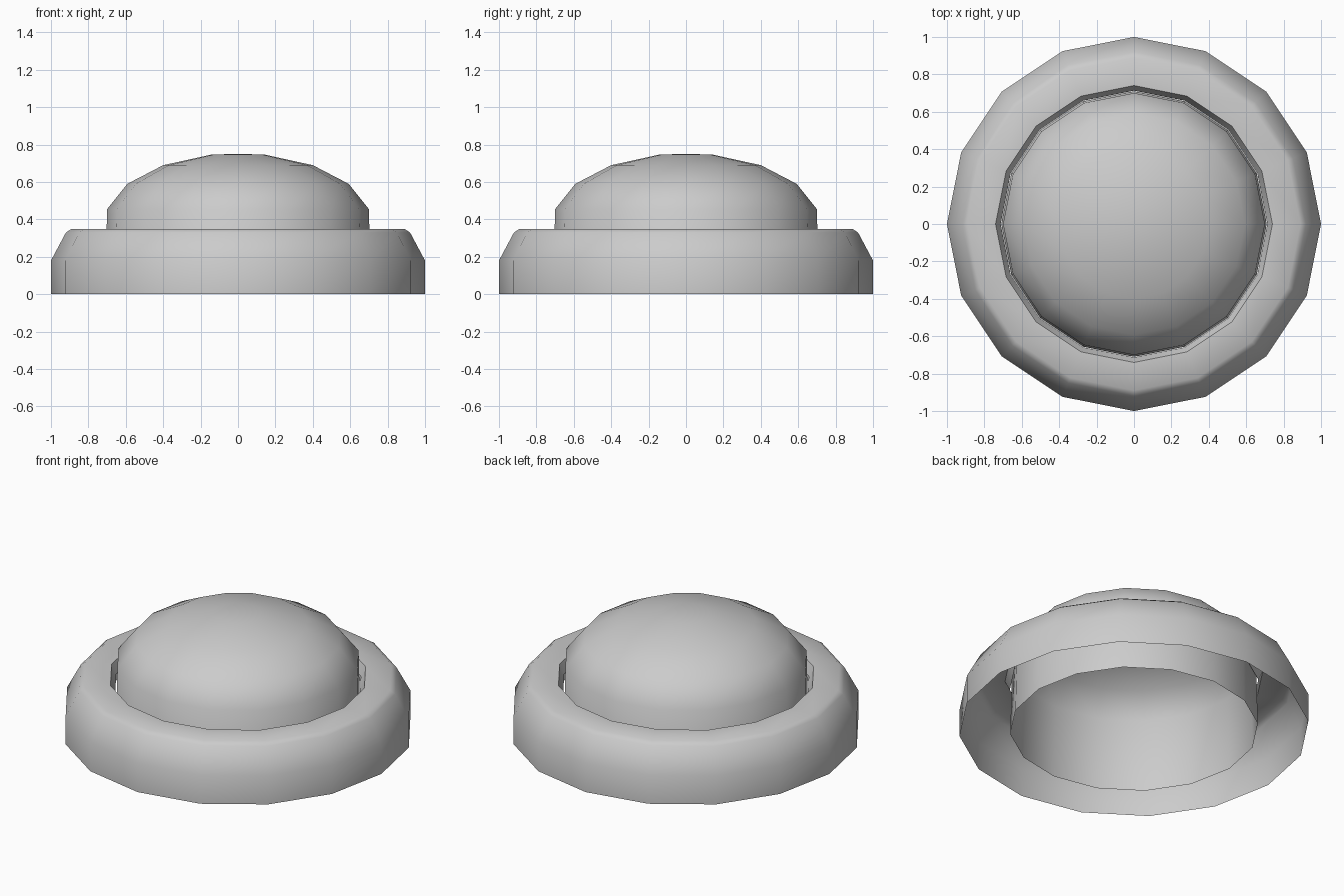
import bpy, bmesh, math

if "Cube" in bpy.data.objects:
    bpy.data.objects.remove(bpy.data.objects["Cube"])

SIDES = 16


def lathe(name, profile):
    """Spin an (r, z) profile around z; a zero radius makes a pole."""
    bm = bmesh.new()
    rings = []
    for r, z in profile:
        if r == 0:
            rings.append([bm.verts.new((0, 0, z))] * SIDES)
        else:
            rings.append([bm.verts.new((r * math.cos(math.tau * i / SIDES),
                                        r * math.sin(math.tau * i / SIDES), z))
                          for i in range(SIDES)])
    for a, b in zip(rings, rings[1:]):
        for i in range(SIDES):
            j = (i + 1) % SIDES
            loop = list(dict.fromkeys((a[i], a[j], b[j], b[i])))
            bm.faces.new(loop)
    mesh = bpy.data.meshes.new(name)
    bm.to_mesh(mesh)
    bm.free()
    obj = bpy.data.objects.new(name, mesh)
    bpy.context.collection.objects.link(obj)
    bpy.ops.object.select_all(action='DESELECT')
    obj.select_set(True)
    bpy.context.view_layer.objects.active = obj
    bpy.ops.object.shade_smooth_by_angle(angle=math.radians(40))
    return obj


# Open-bottomed housing with a bevelled rim and a short inward lip
lathe("housing_ring", [(1.0, 0), (1.0, 0.18), (0.92, 0.33), (0.89, 0.35),
                       (0.74, 0.35), (0.713, 0.29)])

# Domed push button, hollow below
lathe("button_dome", [(0.71, 0), (0.70, 0.455), (0.592, 0.59), (0.40, 0.69),
                      (0.14, 0.747), (0, 0.75)])
